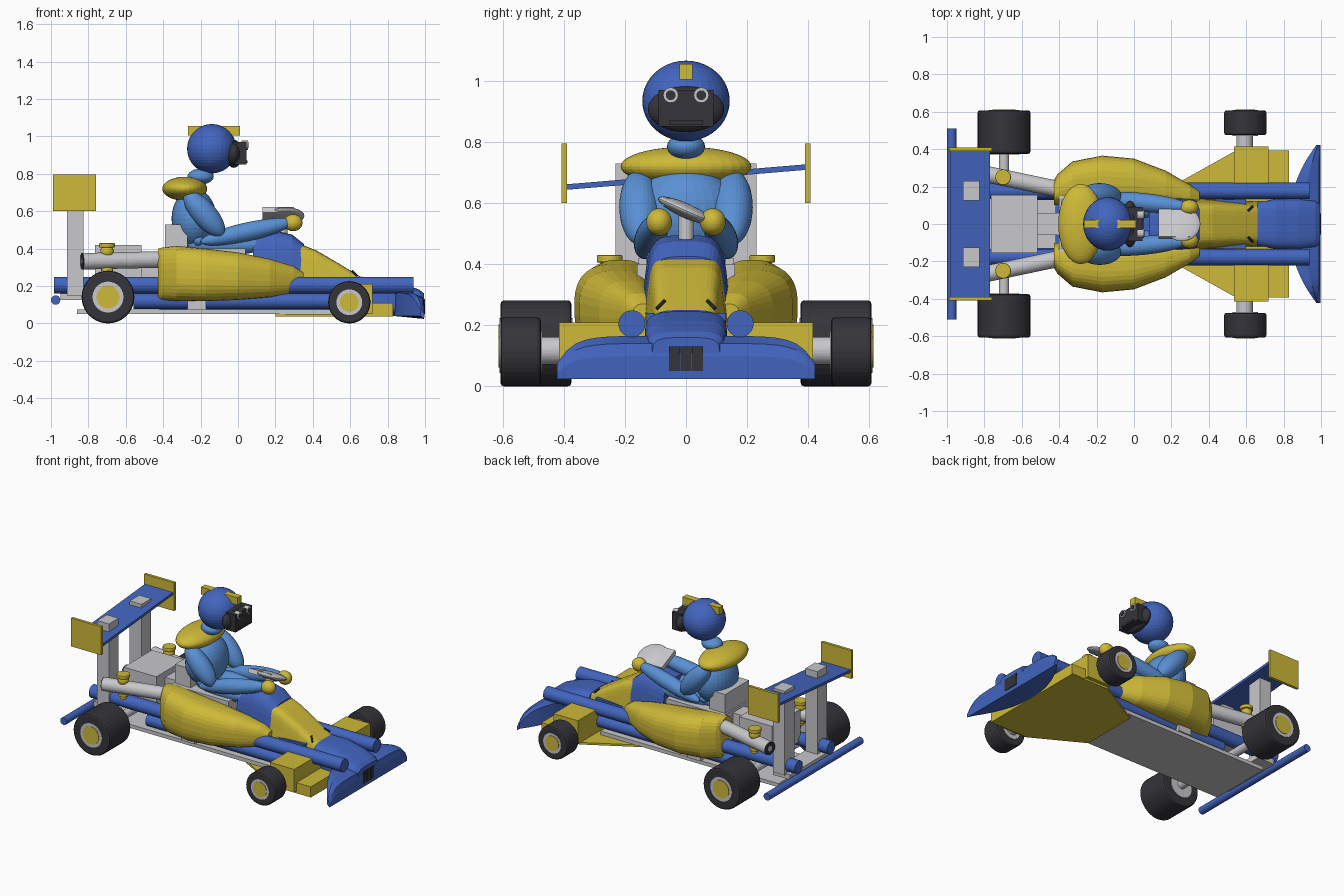
import bpy, bmesh, math
from mathutils import Vector, Matrix

old = bpy.data.objects.get("Cube")
if old:
    bpy.data.objects.remove(old, do_unlink=True)

parts = []


def material(name, rgb):
    m = bpy.data.materials.new(name)
    m.use_nodes = True
    m.diffuse_color = (*rgb, 1)
    m.node_tree.nodes["Principled BSDF"].inputs["Base Color"].default_value = (*rgb, 1)
    return m


BLUE = material("royal blue", (0.055, 0.13, 0.52))
SKY = material("light blue", (0.1, 0.28, 0.66))
YELLOW = material("yellow", (0.62, 0.49, 0.04))
GREY = material("light grey", (0.58, 0.58, 0.6))
BLACK = material("charcoal", (0.035, 0.035, 0.042))


def finish(name, bm, mat, bevel=0):
    bmesh.ops.recalc_face_normals(bm, faces=bm.faces)
    mesh = bpy.data.meshes.new(name)
    bm.to_mesh(mesh)
    bm.free()
    mesh.materials.append(mat)
    ob = bpy.data.objects.new(name, mesh)
    bpy.context.collection.objects.link(ob)
    if bevel:
        mod = ob.modifiers.new("soft edges", 'BEVEL')
        mod.width, mod.segments, mod.limit_method = bevel, 2, 'ANGLE'
    parts.append(ob)
    return ob


def box(name, mat, x, y, z, roll=0):
    """Box from (min, max) ranges."""
    bm = bmesh.new()
    size = [r[1] - r[0] for r in (x, y, z)]
    mid = [(r[0] + r[1]) / 2 for r in (x, y, z)]
    m = Matrix.Translation(mid) @ Matrix.Rotation(roll, 4, 'X') @ Matrix.Diagonal((*size, 1))
    bmesh.ops.create_cube(bm, size=1, matrix=m)
    return finish(name, bm, mat)


def rod(name, mat, a, b, r, bevel=0, sides=32):
    """Cylinder between two points."""
    a, b = Vector(a), Vector(b)
    d = b - a
    m = Matrix.Translation((a + b) / 2) @ d.to_track_quat('Z', 'Y').to_matrix().to_4x4()
    bm = bmesh.new()
    bmesh.ops.create_cone(bm, cap_ends=True, segments=sides, radius1=r, radius2=r,
                          depth=d.length, matrix=m)
    return finish(name, bm, mat, bevel)


def ball(name, mat, loc, radii, rot=None):
    """Ellipsoid, optionally turned."""
    bm = bmesh.new()
    m = Matrix.Translation(loc) @ (rot or Matrix()) @ Matrix.Diagonal((*radii, 1))
    bmesh.ops.create_uvsphere(bm, u_segments=32, v_segments=20, radius=1, matrix=m)
    return finish(name, bm, mat)


def limb(name, mat, a, b, r):
    """Ellipsoid stretched between two points."""
    a, b = Vector(a), Vector(b)
    rot = (b - a).to_track_quat('Z', 'Y').to_matrix().to_4x4()
    return ball(name, mat, (a + b) / 2, (r, r, (b - a).length / 2), rot)


def skin(name, mat, rings):
    """Bridge equal rings of points and cap both ends."""
    bm = bmesh.new()
    loops = [[bm.verts.new(p) for p in ring] for ring in rings]
    n = len(loops[0])
    for p, q in zip(loops, loops[1:]):
        for i in range(n):
            j = (i + 1) % n
            bm.faces.new((p[i], p[j], q[j], q[i]))
    bm.faces.new(loops[0])
    bm.faces.new(loops[-1])
    return finish(name, bm, mat)


def loft(name, mat, sections, power=2.0, taper=1.0, sides=32):
    """Rounded sections along x: (x, inner y, outer y, low z, high z)."""
    rings = []
    for x, y0, y1, z0, z1 in sections:
        ring = []
        for i in range(sides):
            t = math.tau * (i + 0.5) / sides
            c, s = math.cos(t), math.sin(t)
            u = math.copysign(abs(c) ** (2 / power), c)
            v = math.copysign(abs(s) ** (2 / power), s)
            u *= 1 + (taper - 1) * (v + 1) / 2
            ring.append((x, (y0 + y1 + u * (y1 - y0)) / 2, (z0 + z1 + v * (z1 - z0)) / 2))
        rings.append(ring)
    return skin(name, mat, rings)


# Chassis floor, central tub and front undertray
box("floor_plate", GREY, (-0.86, 0.5), (-0.22, 0.22), (0.05, 0.075))
box("chassis_tub", BLUE, (-0.42, 0.6), (-0.13, 0.13), (0.075, 0.24))
tray = [(0.2, 0.2), (0.54, 0.39), (0.83, 0.39)]
outline = tray + [(x, -y) for x, y in reversed(tray)]
skin("front_undertray", YELLOW, [[(x, y, z) for x, y in outline] for z in (0.036, 0.05)])

# Nose cone, hood and cockpit cowl
loft("nose_cone", BLUE, [(0.66, -0.12, 0.12, 0.06, 0.25), (0.76, -0.135, 0.135, 0.05, 0.245),
                         (0.88, -0.135, 0.135, 0.04, 0.215), (0.97, -0.125, 0.125, 0.035, 0.18),
                         (0.995, -0.11, 0.11, 0.04, 0.16)], 4)
loft("hood", YELLOW, [(0.32, -0.15, 0.15, 0.1, 0.43), (0.42, -0.145, 0.145, 0.1, 0.39),
                      (0.54, -0.135, 0.135, 0.09, 0.32), (0.68, -0.125, 0.125, 0.08, 0.235)], 6, 0.75)
loft("cockpit_cowl", BLUE, [(0.08, -0.15, 0.15, 0.15, 0.475), (0.2, -0.155, 0.155, 0.15, 0.495),
                            (0.29, -0.15, 0.15, 0.15, 0.475), (0.352, -0.14, 0.14, 0.15, 0.425)], 4, 0.78)

# Wide front bumper wing with a curved rear edge
rings = []
for i in range(-14, 15):
    t = i / 14
    y, back = 0.422 * t, 0.83 + 0.145 * abs(t) ** 2.2
    top = 0.03 + 0.135 * max(0.12, 1 - abs(t) ** 7) ** 0.5
    rings.append([(back, y, 0.04), (back, y, top), (0.5 * back + 0.495, y, top),
                  (0.988, y, 0.85 * top), (0.997, y, 0.6 * top), (0.995, y, 0.024)])
skin("front_bumper", BLUE, rings)
for i in range(3):
    y = (i - 1) * 0.038
    box("grille_slot", BLACK, (0.992, 1.0), (y - 0.018, y + 0.018), (0.05, 0.13))

# Rear wing, bar and engine
box("rear_wing", BLUE, (-0.985, -0.77), (-0.395, 0.395), (0.676, 0.694), 0.083)
rod("rear_bar", BLUE, (-0.975, -0.51, 0.125), (-0.975, 0.51, 0.125), 0.025)
box("engine_block", GREY, (-0.765, -0.515), (-0.155, 0.155), (0.2, 0.42))
box("engine_link", GREY, (-0.52, -0.4), (-0.06, 0.06), (0.22, 0.38))
rod("rear_axle", GREY, (-0.695, -0.4, 0.145), (-0.695, 0.4, 0.145), 0.028)
rod("front_axle", GREY, (0.592, -0.5, 0.117), (0.592, 0.5, 0.117), 0.045)
box("rear_crossmember", GREY, (-0.95, -0.82), (-0.22, 0.22), (0.125, 0.16))

# Seat
box("seat_back", GREY, (-0.39, -0.27), (-0.13, 0.13), (0.1, 0.53))
box("seat_base", GREY, (-0.4, 0.04), (-0.16, 0.16), (0.1, 0.4))


def wheel(name, s, x, r, y0, y1, hub):
    def ring(part, mat, a, b, radius, bevel=0):
        rod(name + part, mat, (x, s * a, r), (x, s * b, r), radius, bevel, 40)
    ring("_tyre", BLACK, y0, y1, r, 0.012)
    ring("_rim", GREY, y0 - 0.004, y1 + 0.003, hub * 1.35)
    ring("_hub_cap", YELLOW, y1, y1 + 0.006, hub)


# Mirrored car parts
for s, side in ((1, "left"), (-1, "right")):
    wheel(side + "_rear_wheel", s, -0.695, 0.141, 0.375, 0.607, 0.061)
    wheel(side + "_front_wheel", s, 0.595, 0.113, 0.475, 0.607, 0.051)

    def span(a, b):
        return tuple(sorted((s * a, s * b)))

    pod = [(-0.428, 0.235, 0.13, 0.4), (-0.41, 0.265, 0.125, 0.405), (-0.33, 0.335, 0.12, 0.415),
           (-0.17, 0.366, 0.118, 0.4), (0, 0.35, 0.125, 0.38), (0.17, 0.285, 0.14, 0.345),
           (0.3, 0.21, 0.165, 0.305), (0.35, 0.175, 0.19, 0.27)]
    loft(side + "_side_pod", YELLOW, [(x, s * 0.1, s * y, a, b) for x, y, a, b in pod], 2.6)
    rod(side + "_upper_tube", BLUE, (-0.985, s * 0.177, 0.205), (0.937, s * 0.177, 0.205), 0.044)
    rod(side + "_lower_tube", BLUE, (-0.56, s * 0.17, 0.12), (0.66, s * 0.17, 0.12), 0.042)
    box(side + "_floor_bracket", GREY, (-0.27, -0.17), span(0.15, 0.23), (0.075, 0.13))
    box(side + "_front_block", YELLOW, (0.535, 0.72), span(0.12, 0.415), (0.05, 0.21))
    box(side + "_front_step", YELLOW, (0.72, 0.83), span(0.1, 0.392), (0.04, 0.11))
    box(side + "_wing_strut", GREY, (-0.915, -0.825), span(0.125, 0.23), (0.15, 0.73))
    box(side + "_wing_endplate", YELLOW, (-0.99, -0.76), span(0.389, 0.408), (0.6, 0.795))

    # Exhaust pipe with a dark bore and a yellow mount
    a, b = Vector((-0.83, s * 0.275, 0.332)), Vector((-0.4, s * 0.185, 0.342))
    rod(side + "_exhaust", GREY, a, b, 0.044)
    rod(side + "_exhaust_lip", BLACK, a - (b - a) * 0.01, a, 0.044)
    rod(side + "_exhaust_bore", GREY, a - (b - a) * 0.014, a, 0.018)
    rod(side + "_mount_post", YELLOW, (-0.7, s * 0.25, 0.26), (-0.7, s * 0.25, 0.41), 0.022)
    rod(side + "_mount_foot", YELLOW, (-0.7, s * 0.25, 0.28), (-0.7, s * 0.25, 0.3), 0.032)
    rod(side + "_mount_cap", YELLOW, (-0.7, s * 0.25, 0.405), (-0.7, s * 0.25, 0.43), 0.042, 0.005)
    ball(side + "_mount_ball", YELLOW, (-0.7, s * 0.25, 0.385), (0.036,) * 3)
    rod(side + "_hood_vent", BLACK, (0.61, s * 0.07, 0.28), (0.635, s * 0.095, 0.255), 0.006, 0, 8)

    # Driver's arms and legs
    limb(side + "_upper_arm", SKY, (-0.28, s * 0.155, 0.7), (-0.08, s * 0.15, 0.47), 0.066)
    ball(side + "_elbow", SKY, (-0.21, s * 0.1, 0.445), (0.03, 0.03, 0.03))
    limb(side + "_forearm", SKY, (-0.2, s * 0.14, 0.435), (0.3, s * 0.09, 0.545), 0.05)
    limb(side + "_thigh", SKY, (-0.27, s * 0.07, 0.42), (0.15, s * 0.08, 0.42), 0.055)
    ball(side + "_glove", YELLOW, (0.295, s * 0.088, 0.538), (0.05, 0.042, 0.045))
    # Eyes
    rod(side + "_eye", GREY, (0.02, s * 0.05, 0.953), (0.053, s * 0.05, 0.953), 0.025, 0, 16)
    rod(side + "_pupil", BLACK, (0.02, s * 0.05, 0.953), (0.057, s * 0.05, 0.953), 0.016, 0, 16)

# Driver's body, helmet and face
ball("torso", SKY, (-0.235, 0, 0.56), (0.12, 0.17, 0.16))
ball("shoulder_pads", YELLOW, (-0.285, 0, 0.72), (0.12, 0.214, 0.064))
ball("neck", SKY, (-0.2, 0, 0.785), (0.07, 0.062, 0.042))
ball("helmet", BLUE, (-0.14, 0, 0.934), (0.132, 0.143, 0.132))
box("helmet_stripe", YELLOW, (-0.268, 0.012), (-0.022, 0.022), (1.005, 1.055))
ball("face", BLACK, (-0.022, 0, 0.907), (0.045, 0.125, 0.075))
box("muzzle", BLACK, (-0.03, 0.045), (-0.09, 0.09), (0.85, 0.97))
box("mouth", BLACK, (0.03, 0.052), (-0.055, 0.055), (0.857, 0.87))

# Tilted steering wheel with a squared rear hub
tilt = Matrix.Rotation(-0.42, 4, 'X')
ball("steering_wheel", GREY, (0.255, 0, 0.575), (0.1, 0.1, 0.024), tilt)
box("steering_hub", GREY, (0.13, 0.3), (-0.08, 0.08), (0.56, 0.59), -0.42)
rod("steering_column", GREY, (0.24, 0, 0.45), (0.24, 0, 0.57), 0.025)

# Smooth shading with sharp edges kept
for ob in bpy.context.view_layer.objects:
    ob.select_set(ob in parts)
bpy.context.view_layer.objects.active = parts[0]
bpy.ops.object.shade_smooth_by_angle(angle=math.radians(35))
